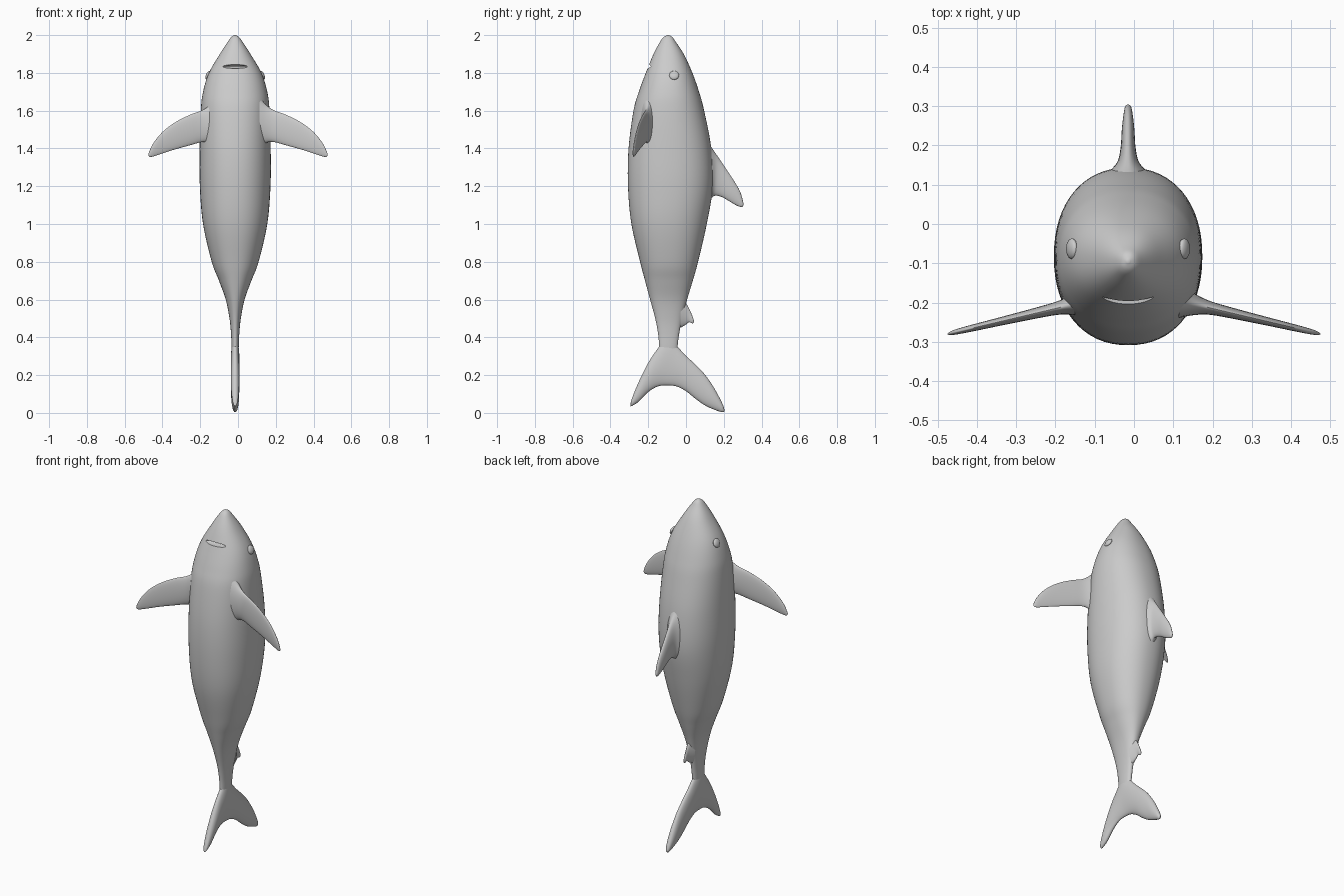
import bpy, bmesh, math

if "Cube" in bpy.data.objects:
    bpy.data.objects.remove(bpy.data.objects["Cube"])

CX = -0.015  # body centre line


def smooth_stations(st, n):
    # Catmull-Rom interpolation between stations
    out = []
    for i in range(len(st) - 1):
        p = [st[max(0, min(len(st) - 1, i + k))] for k in (-1, 0, 1, 2)]
        for j in range(n):
            t = j / n
            out.append([0.5 * (2 * b + (c - a) * t + (2 * a - 5 * b + 4 * c - d) * t * t
                               + (3 * b - a - 3 * c + d) * t ** 3) for a, b, c, d in zip(*p)])
    out.append(list(st[-1]))
    return out


def loft(name, stations, place, sides=32, power=2.0, steps=5):
    # station = edge point A (2D), edge point B (2D), half thickness
    bm = bmesh.new()
    rings = []
    for a0, a1, b0, b1, h in smooth_stations(stations, steps):
        ring = []
        for k in range(sides):
            t = 2 * math.pi * k / sides
            c, s = math.cos(t), math.sin(t)
            u = math.copysign(abs(c) ** (2 / power), c)
            v = math.copysign(abs(s) ** (2 / power), s)
            p = (a0 + b0) / 2 + u * (b0 - a0) / 2
            q = (a1 + b1) / 2 + u * (b1 - a1) / 2
            ring.append(bm.verts.new(place(p, q, v * h)))
        rings.append(ring)
    for r, s in zip(rings, rings[1:]):
        for k in range(sides):
            m = (k + 1) % sides
            bm.faces.new((r[k], r[m], s[m], s[k]))
    bm.faces.new(rings[0])
    bm.faces.new(rings[-1])
    bmesh.ops.recalc_face_normals(bm, faces=bm.faces)
    mesh = bpy.data.meshes.new(name)
    bm.to_mesh(mesh)
    bm.free()
    ob = bpy.data.objects.new(name, mesh)
    bpy.context.collection.objects.link(ob)
    shade(ob)
    return ob


def shade(ob):
    bpy.ops.object.select_all(action='DESELECT')
    bpy.context.view_layer.objects.active = ob
    ob.select_set(True)
    bpy.ops.object.shade_smooth_by_angle(angle=math.radians(40))


def ball(name, loc, scale, tilt=0):
    bpy.ops.mesh.primitive_uv_sphere_add(segments=32, ring_count=16, radius=1,
                                         location=loc, rotation=(0, tilt, 0))
    ob = bpy.context.object
    ob.name = name
    ob.scale = scale
    shade(ob)
    return ob


def upright(p, q, t):
    return (CX + t, p, q)


# Body: belly y, back y, half width at each height
profile = [(2.0, -.099, -.091, .004), (1.99, -.118, -.073, .02), (1.965, -.137, -.055, .039),
           (1.9, -.172, -.012, .081), (1.8, -.213, .034, .139), (1.7, -.25, .069, .17),
           (1.6, -.278, .096, .182), (1.4, -.304, .134, .188), (1.2, -.307, .142, .187),
           (1.0, -.289, .11, .17), (.8, -.243, .064, .124), (.7, -.217, .036, .086),
           (.6, -.19, .006, .05), (.5, -.163, -.02, .03), (.42, -.148, -.036, .022),
           (.35, -.142, -.045, .019), (.28, -.14, -.05, .014)]
body = loft("body", [(a, z, b, z, h) for z, a, b, h in profile], upright,
            sides=64, power=2.2, steps=6)

# Mouth slit
cutter = ball("mouth_cutter", (CX, -.202, 1.834), (.075, .032, .01))
cut = body.modifiers.new("mouth", 'BOOLEAN')
cut.operation = 'DIFFERENCE'
cut.object = cutter
bpy.context.view_layer.objects.active = body
bpy.ops.object.modifier_apply(modifier="mouth")
bpy.data.objects.remove(cutter)
shade(body)

# Dorsal fin
loft("dorsal_fin", [(.095, 1.48, .10, 1.09, .075), (.133, 1.41, .135, 1.135, .047),
                    (.163, 1.365, .155, 1.15, .027), (.2, 1.31, .19, 1.143, .019),
                    (.25, 1.235, .23, 1.12, .016), (.285, 1.175, .268, 1.098, .012),
                    (.302, 1.12, .292, 1.09, .008), (.304, 1.1, .302, 1.094, .002)], upright)

# Small rear fin
loft("rear_dorsal_fin", [(-.03, .61, -.03, .45, .025), (0, .58, 0, .468, .013),
                         (.02, .545, .015, .48, .008), (.035, .51, .034, .474, .006),
                         (.042, .488, .041, .478, .002)], upright)

# Tail fin, lofted from lower lobe tip to upper lobe tip
tail = [(-.295, .042, .036, .003), (-.286, .077, .037, .012), (-.25, .165, .06, .02),
        (-.2, .265, .11, .023), (-.15, .34, .14, .023), (-.1, .4, .146, .023),
        (-.05, .355, .14, .023), (0, .302, .115, .023), (.05, .256, .075, .023),
        (.1, .203, .04, .022), (.15, .13, .017, .02), (.19, .055, .004, .013),
        (.203, .02, .008, .003)]
loft("tail_fin", [(y, a, y, b, h) for y, a, b, h in tail], upright)

# Pectoral fins, mirrored
pectoral = [(.115, 1.67, .11, 1.40, .045), (.15, 1.63, .15, 1.43, .029),
            (.19, 1.602, .19, 1.434, .018), (.25, 1.58, .25, 1.418, .014),
            (.33, 1.54, .34, 1.393, .011), (.40, 1.487, .41, 1.37, .009),
            (.45, 1.425, .452, 1.357, .007), (.47, 1.383, .468, 1.356, .004),
            (.475, 1.367, .473, 1.361, .001)]
for side, name in ((1, "right"), (-1, "left")):
    loft(name + "_pectoral_fin", pectoral,
         lambda p, q, t: (side * p, -.208 - .235 * (p - .17) + t, q))
    # Eyes
    ball(name + "_eye", (CX + side * .143, -.063, 1.787), (.012, .026, .025), -side * .4)
